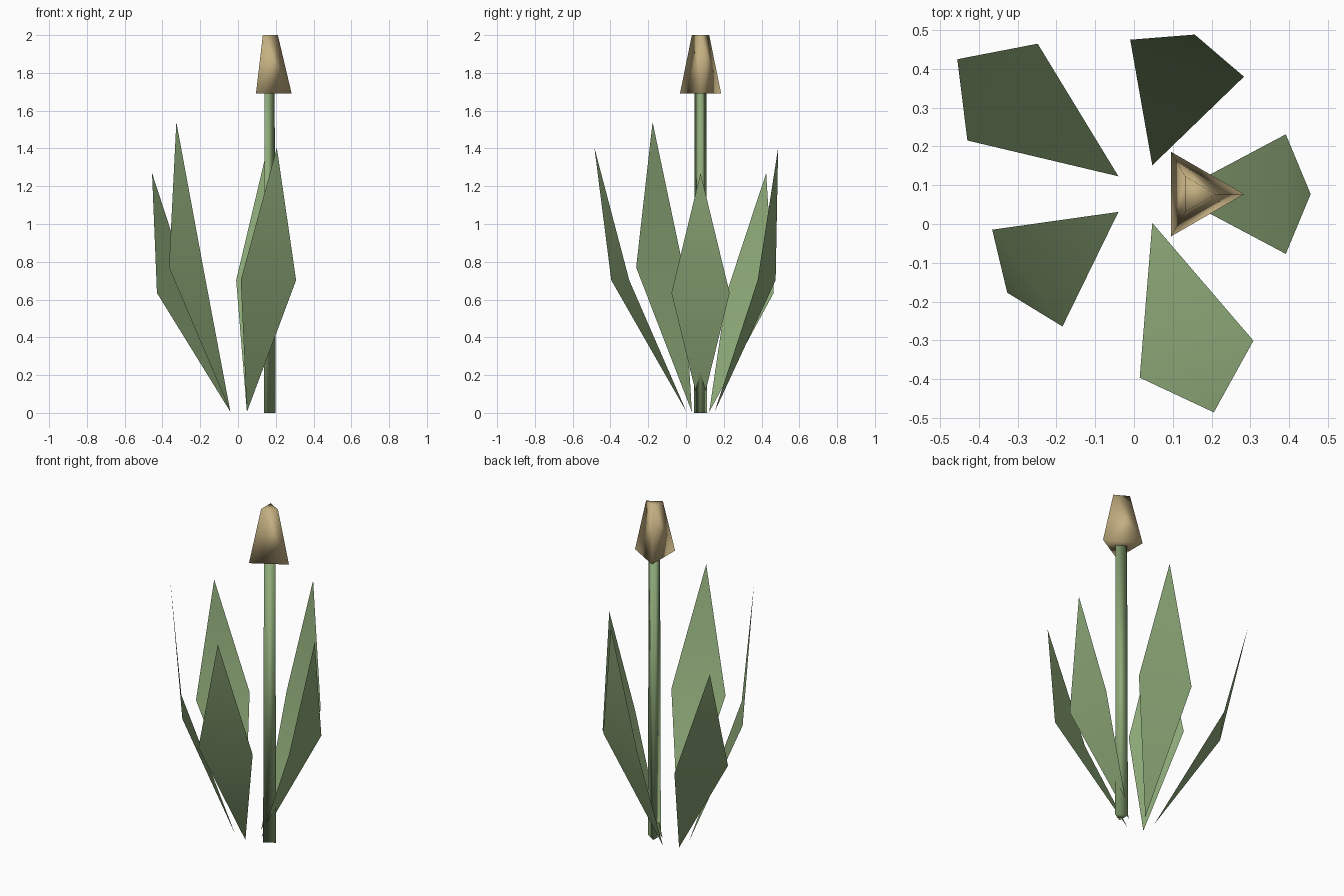
import bpy
from math import radians, sin, cos, pi

if "Cube" in bpy.data.objects:
    bpy.data.objects.remove(bpy.data.objects["Cube"])


def material(name, color):
    m = bpy.data.materials.new(name)
    m.diffuse_color = (*color, 1)
    m.use_nodes = True
    m.node_tree.nodes["Principled BSDF"].inputs["Base Color"].default_value = m.diffuse_color
    return m


green = material("leaf_green", (0.27, 0.40, 0.19))
tan = material("bud_tan", (0.55, 0.43, 0.22))


def tri_cone(name, r1, r2, z0, z1, mat):
    """Three-sided tapered prism with one corner pointing to +x."""
    bpy.ops.mesh.primitive_cone_add(
        vertices=3, radius1=r1, radius2=r2, depth=z1 - z0,
        location=(0.158, 0.077, (z0 + z1) / 2), rotation=(0, 0, -pi / 2))
    o = bpy.context.object
    o.name = name
    o.data.materials.append(mat)
    bpy.ops.object.shade_smooth()


def leaf(name, angle, mid_u, tip_u, height):
    """Thin diamond blade, bent outward across its widest line."""
    a = radians(angle)

    def point(u, v, z):
        return (0.023 + u * cos(a) - v * sin(a),
                0.077 + u * sin(a) + v * cos(a), z)

    verts = [point(0.078, 0, 0.005), point(mid_u, -0.154, height / 2),
             point(mid_u, 0.154, height / 2), point(tip_u, 0, height)]
    me = bpy.data.meshes.new(name)
    me.from_pydata(verts, [], [(0, 1, 2), (1, 3, 2)])
    me.materials.append(green)
    for p in me.polygons:
        p.use_smooth = True
    o = bpy.data.objects.new(name, me)
    bpy.context.collection.objects.link(o)


# Stem and flower bud
tri_cone("stem", 0.041, 0.036, 0.0, 1.70, green)
tri_cone("bud", 0.126, 0.053, 1.69, 2.0, tan)

# Five leaves around the base: angle, widest radius, tip radius, height
for i, spec in enumerate([(0, 0.368, 0.432, 1.27), (72, 0.368, 0.432, 1.405),
                          (144, 0.447, 0.591, 1.27), (216, 0.368, 0.432, 1.54),
                          (288, 0.447, 0.591, 1.405)]):
    leaf(f"leaf_{i + 1}", *spec)
